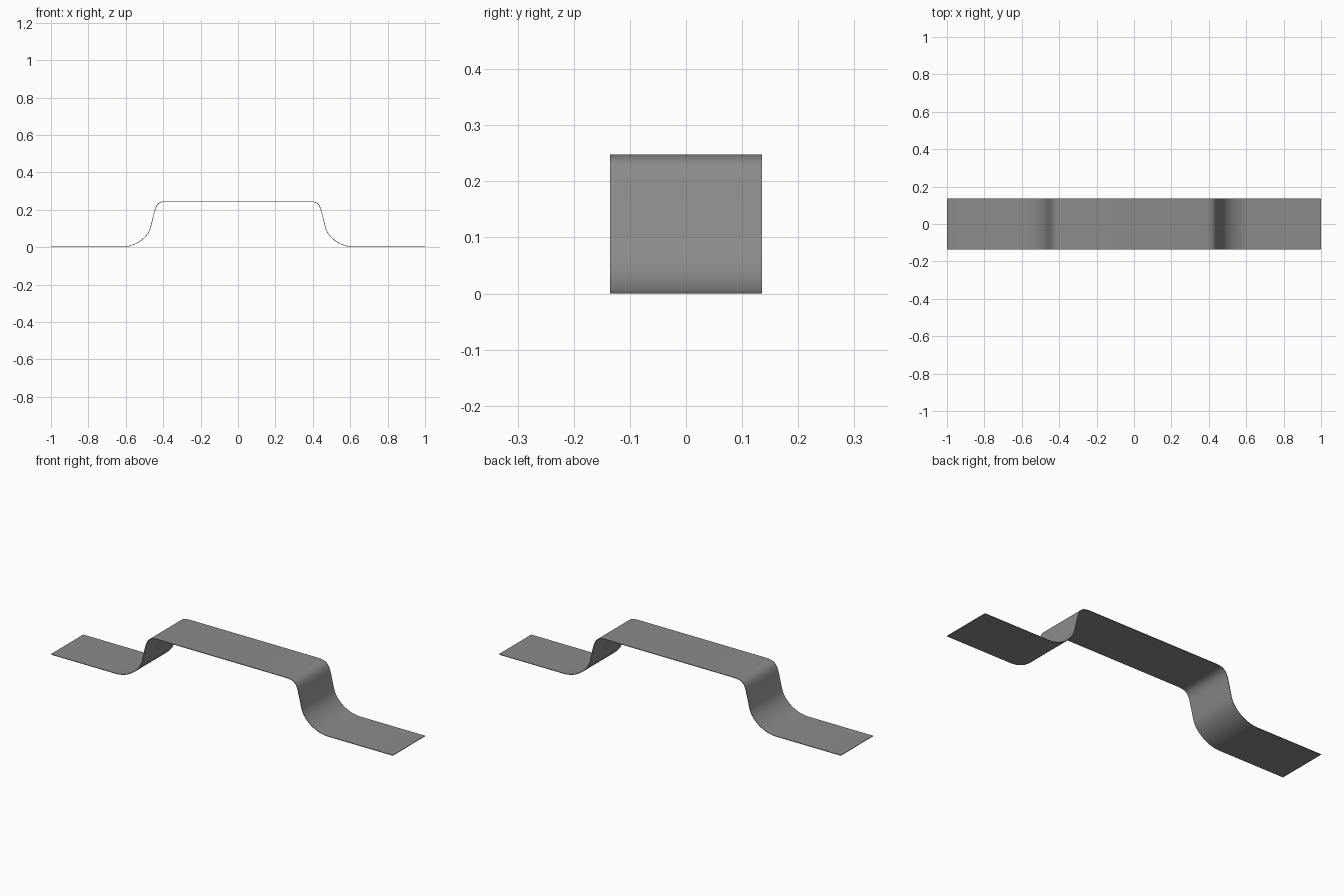
import bpy, bmesh, math
from mathutils import Vector
from mathutils.geometry import interpolate_bezier

if "Cube" in bpy.data.objects:
    bpy.data.objects.remove(bpy.data.objects["Cube"])

HALF_WIDTH = 0.135
TOP = 0.248
THICK = 0.003


def bend(a, b, c, d, n=12):
    """Sample one rounded bend in the x/z plane."""
    pts = [Vector((p[0], 0, p[1])) for p in (a, b, c, d)]
    return interpolate_bezier(*pts, n)


# Right half of the strip profile: crown, shoulder, steep leg, foot sweep, foot
upper = bend((0.37, TOP), (0.425, TOP), (0.437, 0.232), (0.449, 0.187))
lower = bend((0.469, 0.105), (0.483, 0.052), (0.55, THICK), (0.62, THICK))
right = upper + lower + [Vector((1, 0, THICK))]

# Mirror to the left half
left = [Vector((-p.x, 0, p.z)) for p in reversed(right)]
profile = left + right

# Sweep the profile across the strip width
bm = bmesh.new()
verts = [bm.verts.new(p + Vector((0, -HALF_WIDTH, 0))) for p in profile]
edges = [bm.edges.new(pair) for pair in zip(verts, verts[1:])]
ext = bmesh.ops.extrude_edge_only(bm, edges=edges)
new = [g for g in ext["geom"] if isinstance(g, bmesh.types.BMVert)]
bmesh.ops.translate(bm, verts=new, vec=(0, 2 * HALF_WIDTH, 0))
bm.normal_update()
if sum(f.normal.z for f in bm.faces) < 0:
    bmesh.ops.reverse_faces(bm, faces=bm.faces[:])

mesh = bpy.data.meshes.new("bent_strip")
bm.to_mesh(mesh)
bm.free()
strip = bpy.data.objects.new("bent_strip", mesh)
bpy.context.collection.objects.link(strip)

# Dark grey sheet
mat = bpy.data.materials.new("dark_grey")
mat.diffuse_color = (0.26, 0.26, 0.26, 1)
mat.use_nodes = True
mat.node_tree.nodes["Principled BSDF"].inputs["Base Color"].default_value = mat.diffuse_color
mesh.materials.append(mat)

# Thin sheet thickness, grown downward from the profile
solid = strip.modifiers.new("thickness", 'SOLIDIFY')
solid.thickness = THICK
solid.offset = -1

# Smooth bends, sharp rim
bpy.context.view_layer.objects.active = strip
strip.select_set(True)
bpy.ops.object.modifier_apply(modifier=solid.name)
bpy.ops.object.shade_smooth_by_angle(angle=math.radians(40))
